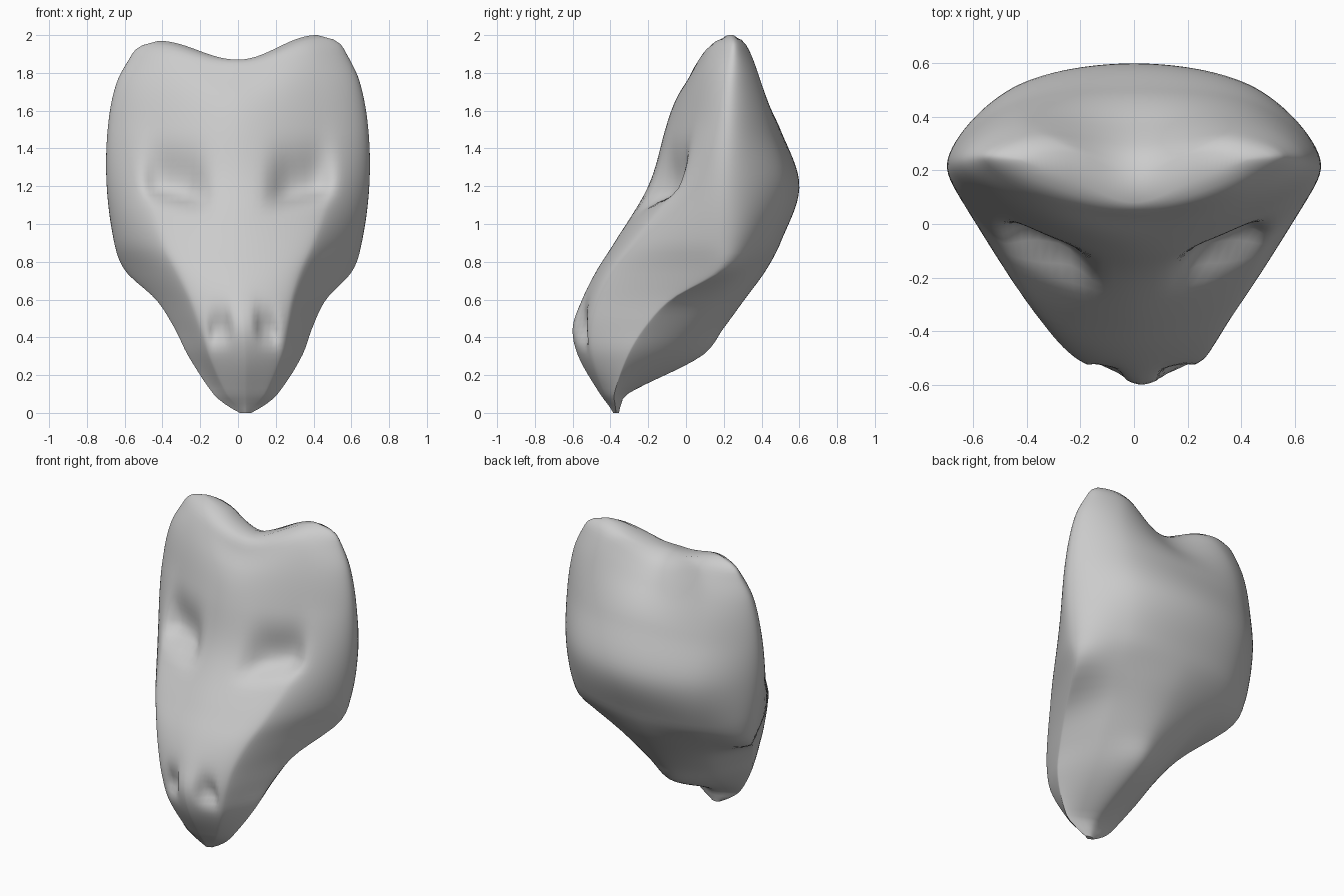
import bpy
import bmesh
from math import cos, pi, exp, radians
from mathutils import Vector

cube = bpy.data.objects.get("Cube")
if cube:
    bpy.data.objects.remove(cube)

# Heights of the sections, then each profile along those heights
HEIGHT = [0, .04, .1, .3, .45, .6, .75, .9, 1.2, 1.5, 1.75, 1.9, 1.97, 2]
front_y = [-.385, -.41, -.455, -.57, -.6, -.55, -.475, -.38, -.2, -.11, -.04, .02, .05, .08]
ridge_x = [.02, .05, .1, .19, .23, .27, .33, .4, .49, .48, .45, .38, .3, .22]
ridge_y = [-.375, -.395, -.43, -.5, -.505, -.47, -.39, -.28, -.06, .03, .08, .11, .13, .16]
side_x = [.03, .1, .17, .3, .365, .45, .6, .655, .695, .69, .645, .575, .52, .42]
side_y = [-.37, -.375, -.38, -.31, -.22, -.08, .17, .2, .22, .23, .24, .25, .25, .24]
rear_x = [.02, .05, .09, .19, .25, .31, .39, .42, .45, .45, .43, .37, .3, .22]
rear_y = [-.36, -.355, -.34, -.09, .06, .2, .33, .43, .51, .45, .39, .345, .31, .265]
back_y = [-.355, -.345, -.31, .08, .2, .31, .42, .5, .6, .5, .385, .31, .25, .18]


def smoothstep(a, b, v):
    t = min(max((v - a) / (b - a), 0), 1)
    return t * t * (3 - 2 * t)


def hermite(a, b, ta, tb, t):
    s = 1 - t
    return (a * (1 + 2 * t) * s * s + ta * t * s * s
            + b * t * t * (3 - 2 * t) - tb * t * t * s)


def slope(values, i):
    lo, hi = max(i - 1, 0), min(i + 1, len(HEIGHT) - 1)
    return (values[hi] - values[lo]) / (HEIGHT[hi] - HEIGHT[lo])


def sample(values, h):
    """Smooth value of a profile at height h."""
    i = max(k for k in range(len(HEIGHT) - 1) if HEIGHT[k] <= h)
    step = HEIGHT[i + 1] - HEIGHT[i]
    return hermite(values[i], values[i + 1], slope(values, i) * step,
                   slope(values, i + 1) * step, (h - HEIGHT[i]) / step)


def hollow(x, z, cx, cz, wide, up, down, tilt):
    """Depth of a soft pit with separate upper and lower falloff."""
    u = (x - cx) / wide
    v = z - cz - tilt * (x - cx)
    v /= up if v > 0 else down
    return exp(-u ** 4 - v * v)


SEG = 14


def half_section(h):
    """Points from front centre round the +x side to back centre."""
    pts = [Vector((0, sample(front_y, h)))]
    for px, py in ((ridge_x, ridge_y), (side_x, side_y), (rear_x, rear_y)):
        pts.append(Vector((sample(px, h), sample(py, h))))
    pts.append(Vector((0, sample(back_y, h))))
    mirror = lambda p: Vector((-p.x, p.y))
    ring = [mirror(pts[1])] + pts + [mirror(pts[3])]
    tangents = [(ring[i + 2] - ring[i]) / 2 for i in range(5)]
    tangents[0] *= .4 + .6 * smoothstep(.4, .8, h)      # narrow nose
    tangents[1] *= .5 + .5 * smoothstep(1.1, 1.5, h)    # cheek ridge
    tangents[2] *= .15 + .85 * smoothstep(.6, .95, h)   # jaw crease
    out = []
    for span in range(4):
        for k in range(SEG):
            out.append(hermite(pts[span], pts[span + 1],
                               tangents[span], tangents[span + 1], k / SEG))
    out.append(pts[4])
    return out


def shape(p, h, index):
    """Carve the sockets and nostrils, and dip the crown in the middle."""
    x, y, z = p.x, p.y, h
    if index <= 2 * SEG:
        y += .1 * hollow(x, h, .33, 1.17, .15, .19, .05, .2)
        y += .05 * hollow(x, h, .125, .44, .055, .1, .06, -.3)
    if x < .42:
        z -= .13 * cos(pi * x / .84) ** 2 * smoothstep(1.5, 2, h)
    return x, y, z


# Mask: stacked sections joined into one closed skin
ROWS = 60
bm = bmesh.new()
rings = []
for r in range(ROWS + 1):
    t = r / ROWS
    h = 2 * (.7 * t + .3 * smoothstep(0, 1, t))
    ring = []
    half = half_section(h)
    pts = [shape(p, h, i) for i, p in enumerate(half)]
    pts += [(-x, y, z) for x, y, z in pts[-2:0:-1]]
    for x, y, z in pts:
        lean = .04 * (1 - smoothstep(.2, .9, h))
        drop = .03 * smoothstep(1.6, 2, h) * smoothstep(0, .4, -x)
        ring.append(bm.verts.new((x + lean, y, z - drop)))
    rings.append(ring)

count = len(rings[0])
for low, high in zip(rings, rings[1:]):
    for i in range(count):
        j = (i + 1) % count
        bm.faces.new((low[i], low[j], high[j], high[i]))

# Crown and chin: strips joining front to back
for ring in (rings[0], rings[-1]):
    mid = 4 * SEG
    for side in (1, -1):
        for k in range(2 * SEG):
            loop = (k, k + 1, mid - k - 1, mid - k)
            corners = []
            for i in loop:
                v = ring[(side * i) % count]
                if v not in corners:
                    corners.append(v)
            bm.faces.new(corners)

bmesh.ops.recalc_face_normals(bm, faces=bm.faces)
mesh = bpy.data.meshes.new("head_mask")
bm.to_mesh(mesh)
bm.free()
mask = bpy.data.objects.new("head_mask", mesh)
bpy.context.collection.objects.link(mask)

# Plain grey clay
clay = bpy.data.materials.new("grey_clay")
clay.use_nodes = True
grey = (.6, .6, .6, 1)
clay.diffuse_color = grey
clay.node_tree.nodes["Principled BSDF"].inputs["Base Color"].default_value = grey
mesh.materials.append(clay)

bpy.ops.object.select_all(action='DESELECT')
mask.select_set(True)
bpy.context.view_layer.objects.active = mask
bpy.ops.object.shade_smooth_by_angle(angle=radians(50))
